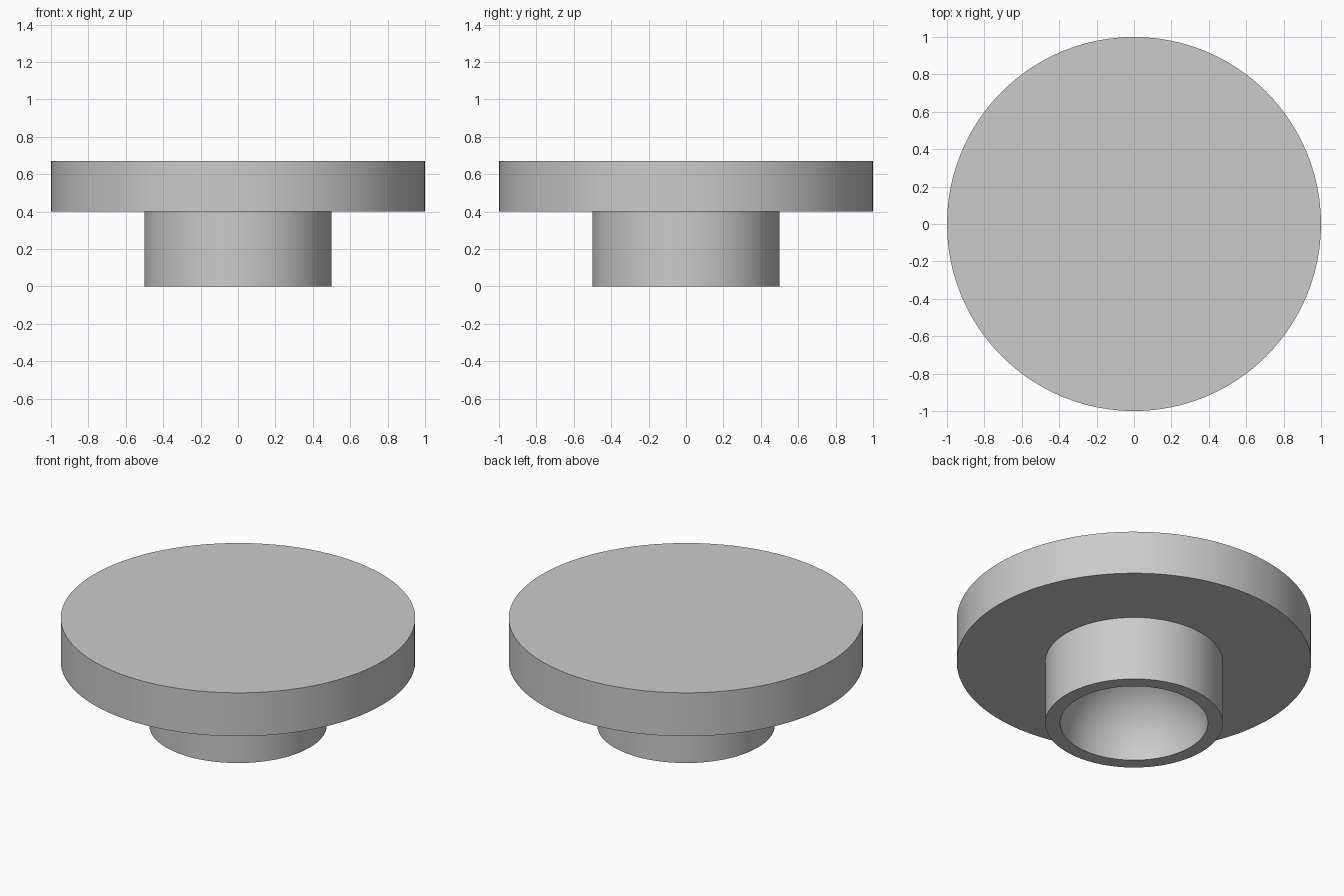
import bpy
import bmesh
from math import cos, sin, pi, radians

cube = bpy.data.objects.get("Cube")
if cube:
    bpy.data.objects.remove(cube, do_unlink=True)

DISC_R, STEM_R, SOCKET_R = 1.0, 0.5, 0.417
STEM_TOP, DISC_TOP = 0.4, 0.67
SEGMENTS, DOME_STEPS = 96, 20

grey = bpy.data.materials.new("plain grey")
grey.use_nodes = True
colour = (0.6, 0.6, 0.6, 1)
grey.diffuse_color = colour
grey.node_tree.nodes["Principled BSDF"].inputs["Base Color"].default_value = colour

# Profile: disc top, disc rim, stem wall, stem foot
profile = [(0, DISC_TOP), (DISC_R, DISC_TOP), (DISC_R, STEM_TOP),
           (STEM_R, STEM_TOP), (STEM_R, 0)]
# Domed socket hollowed into the stem
for i in range(DOME_STEPS + 1):
    a = pi / 2 * i / DOME_STEPS
    profile.append((SOCKET_R * cos(a), SOCKET_R * sin(a)))

# Revolve the profile into one closed body
bm = bmesh.new()
verts = [bm.verts.new((r, 0, z)) for r, z in profile]
edges = [bm.edges.new(pair) for pair in zip(verts, verts[1:])]
bmesh.ops.spin(bm, geom=verts + edges, cent=(0, 0, 0), axis=(0, 0, 1),
               angle=2 * pi, steps=SEGMENTS)
bmesh.ops.remove_doubles(bm, verts=bm.verts, dist=0.0001)
bmesh.ops.recalc_face_normals(bm, faces=bm.faces)

mesh = bpy.data.meshes.new("disc_with_socket_stem")
bm.to_mesh(mesh)
bm.free()
mesh.materials.append(grey)
body = bpy.data.objects.new("disc_with_socket_stem", mesh)
bpy.context.collection.objects.link(body)

# Smooth round walls with crisp rims
bpy.ops.object.select_all(action="DESELECT")
body.select_set(True)
bpy.context.view_layer.objects.active = body
bpy.ops.object.shade_smooth_by_angle(angle=radians(30))
